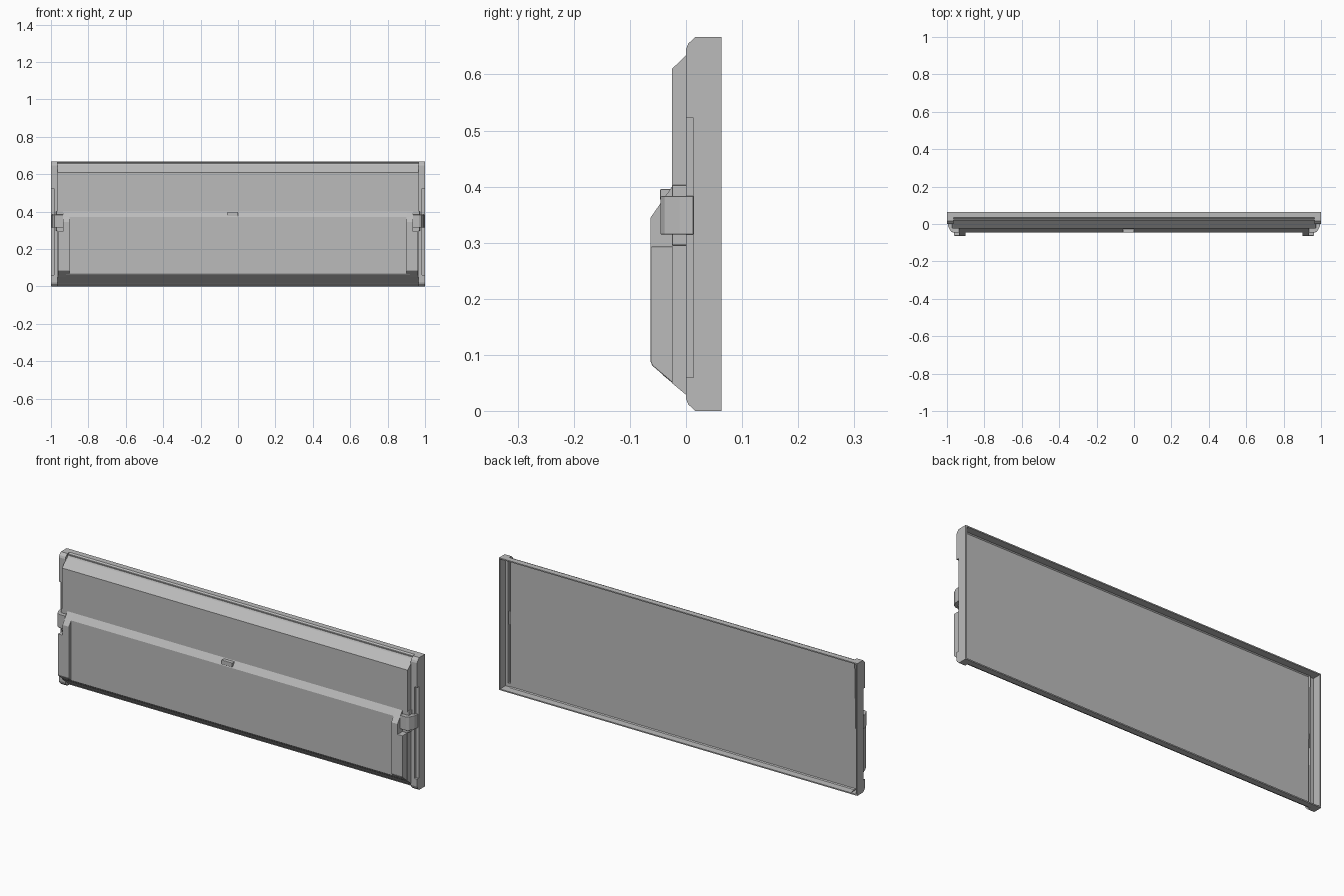
import bpy
import bmesh
from mathutils import Vector

cube = bpy.data.objects.get("Cube")
if cube:
    bpy.data.objects.remove(cube, do_unlink=True)

grey = bpy.data.materials.new("plain grey")
grey.use_nodes = True
GREY = (0.5, 0.5, 0.5, 1)
grey.diffuse_color = GREY
grey.node_tree.nodes["Principled BSDF"].inputs["Base Color"].default_value = GREY

H = 0.667      # overall height
BACK = 0.063   # open rear edge


def prism(name, points, start, end, axis="x", bevel=0):
    """Extrude a (y, z) outline along x, or an (x, y) outline along z."""
    bm = bmesh.new()
    place = (lambda p: (start, *p)) if axis == "x" else (lambda p: (*p, start))
    face = bm.faces.new([bm.verts.new(place(p)) for p in points])
    step = Vector((end - start, 0, 0)) if axis == "x" else Vector((0, 0, end - start))
    new = bmesh.ops.extrude_face_region(bm, geom=[face])["geom"]
    bmesh.ops.translate(bm, vec=step, verts=[v for v in new if isinstance(v, bmesh.types.BMVert)])
    bmesh.ops.recalc_face_normals(bm, faces=bm.faces)
    mesh = bpy.data.meshes.new(name)
    bm.to_mesh(mesh)
    bm.free()
    mesh.materials.append(grey)
    obj = bpy.data.objects.new(name, mesh)
    bpy.context.collection.objects.link(obj)
    if bevel:
        mod = obj.modifiers.new("soft edges", "BEVEL")
        mod.width = bevel
        mod.segments = 2
    return obj


def box(name, x, y, z, bevel=0):
    outline = [(y[0], z[0]), (y[1], z[0]), (y[1], z[1]), (y[0], z[1])]
    return prism(name, outline, x[0], x[1], bevel=bevel)


def cut(obj, cutter):
    cutter.hide_render = True
    cutter.hide_viewport = True
    cutter.display_type = "WIRE"
    mod = obj.modifiers.new("cut", "BOOLEAN")
    mod.operation = "DIFFERENCE"
    mod.solver = "EXACT"
    mod.object = cutter


def mirror(obj):
    mod = obj.modifiers.new("other side", "MIRROR")
    mod.use_axis[0] = True


# Main panel: stepped front, shallow tray open at the back
WALL = 0.006
prism("main_panel", [
    (BACK, 0), (0.033, 0), (0.017, 0.015), (-0.025, 0.05),
    (-0.025, 0.61), (0.017, 0.65), (0.02, 0.655), (0.034, H), (BACK, H),
    (BACK, H - WALL), (0.022, H - WALL), (0.022, WALL), (BACK, WALL)], -0.965, 0.965)

# Raised lower half of the front
prism("lower_panel", [
    (0, 0.03), (-0.041, 0.064), (-0.045, 0.07), (-0.045, 0.37),
    (-0.025, 0.4), (0, 0.4)], -0.92, 0.92)
box("centre_tab", (-0.06, 0), (-0.046, -0.025), (0.375, 0.396), 0.002)

# Side rims: hollow channels with a long notch in the front corner
CH = 0.017
rim = prism("side_rim", [
    (BACK, 0), (CH, 0), (0.004, 0.012), (0, 0.022), (0, H - 0.022),
    (0.004, H - 0.012), (CH, H), (BACK, H)], 0.964, 1)
cut(rim, box("notch_cutter", (0.985, 1.1), (-0.1, 0.013), (0.06, 0.522)))
cut(rim, box("rear_cutter", (0.95, 0.994), (0.019, 0.1), (WALL, H - WALL)))
cut(rim, box("channel_cutter", (0.94, 0.979), (0.006, 0.09), (0.024, H - 0.024)))
mirror(rim)

# End blocks: wide foot, narrow upper part beside the clip
foot = prism("end_block_foot", [
    (0, 0.03), (-0.06, 0.081), (-0.063, 0.088), (-0.063, 0.293), (0, 0.293)],
    0.9, 0.962, bevel=0.002)
mirror(foot)
upper = prism("end_block_top", [
    (0, 0.285), (-0.063, 0.285), (-0.063, 0.345), (-0.025, 0.4), (0, 0.4)], 0.9, 0.935)
mirror(upper)

# Hinge clips with their lugs
clip = prism("hinge_clip", [
    (0.935, 0.013), (0.935, -0.045), (0.968, -0.045), (0.981, -0.038),
    (0.994, -0.012), (0.996, 0.013)], 0.315, 0.383, axis="z", bevel=0.001)
mirror(clip)
lug = box("clip_lug", (0.94, 0.972), (-0.025, 0.004), (0.295, 0.403), 0.003)
mirror(lug)
